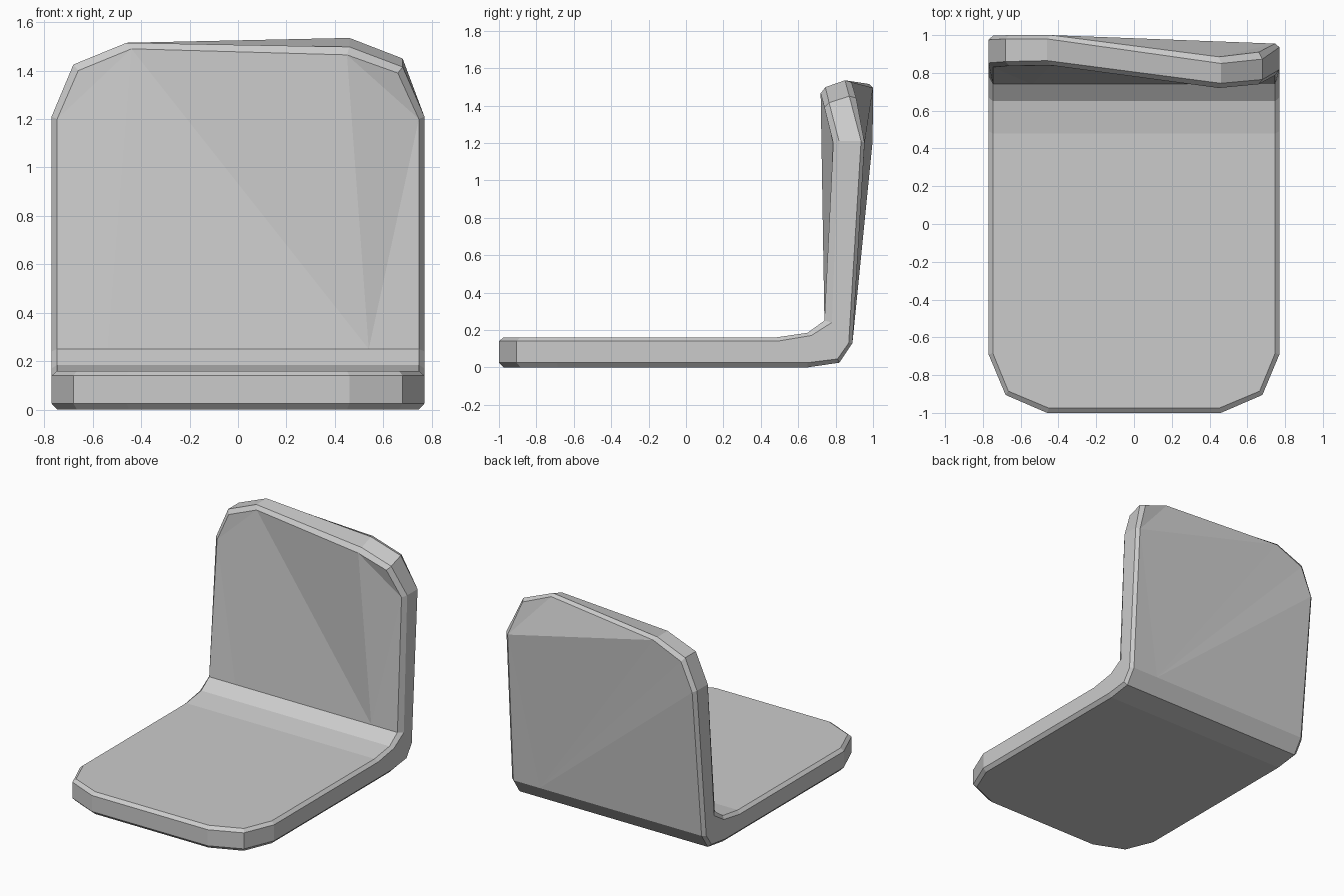
import bpy, bmesh

if "Cube" in bpy.data.objects:
    bpy.data.objects.remove(bpy.data.objects["Cube"])

# Each station: inner x, outer x, then (y, z) of face edge, rim edge, rim edge, underside edge
SEAT = [
    (.45, .46, (-.975, .16), (-1, .14), (-1, .025), (-.975, 0)),
    (.665, .68, (-.885, .16), (-.905, .14), (-.905, .025), (-.885, 0)),
    (.747, .77, (-.685, .16), (-.69, .14), (-.69, .025), (-.685, 0)),
    (.747, .77, (.48, .16), (.49, .14), (.65, .025), (.65, 0)),
    (.747, .77, (.65, .185), (.67, .17), (.81, .045), (.82, .025)),
    (.747, .77, (.74, .25), (.78, .24), (.87, .13), (.89, .13)),
]
# Top corners differ: the right one curls forward, the left one leans back
TOP = {
    1: [
        (.747, .77, (.787, 1.2), (.818, 1.21), (.936, 1.21), (.955, 1.2)),
        (.66, .68, (.74, 1.39), (.765, 1.415), (.873, 1.45), (.91, 1.44)),
        (.45, .46, (.72, 1.465), (.745, 1.498), (.85, 1.535), (.885, 1.525)),
    ],
    -1: [
        (.747, .77, (.83, 1.2), (.853, 1.21), (.975, 1.21), (.997, 1.2)),
        (.66, .68, (.837, 1.4), (.86, 1.425), (.98, 1.425), (1.0, 1.4)),
        (.44, .46, (.84, 1.49), (.865, 1.515), (.98, 1.515), (1.0, 1.495)),
    ],
}

bm = bmesh.new()
V = {}
for s in (1, -1):
    for i, (xi, xo, *pts) in enumerate(SEAT + TOP[s]):
        for k, (y, z) in enumerate(pts):
            V[s, i, k] = bm.verts.new((s * (xo if k in (1, 2) else xi), y, z))


def face(*vs):
    bm.faces.new(vs)


# Chamfered rim along both sides, the front and the top
for k in range(3):
    for s in (1, -1):
        for i in range(8):
            face(V[s, i, k], V[s, i + 1, k], V[s, i + 1, k + 1], V[s, i, k + 1])
    for i in (0, 8):
        face(V[1, i, k], V[-1, i, k], V[-1, i, k + 1], V[1, i, k + 1])

# Seat panels and bend strips, above and below
front_r = bm.verts.new((.54, .74, .25))
front_l = bm.verts.new((-.54, .74, .25))
back_r = bm.verts.new((.54, .89, .13))
for k, extra in ((0, [front_r, front_l]), (3, [back_r])):
    face(*[V[1, i, k] for i in range(4)], *[V[-1, i, k] for i in (3, 2, 1, 0)])
    face(V[-1, 3, k], V[1, 3, k], V[1, 4, k], V[-1, 4, k])
    face(V[-1, 4, k], V[1, 4, k], V[1, 5, k], *extra, V[-1, 5, k])

# Twisted front of the backrest
R, L = [{i: V[s, i, 0] for i in range(5, 9)} for s in (1, -1)]
face(front_l, front_r, L[8])
face(front_r, R[8], L[8])
for hub, S in ((front_r, R), (front_l, L)):
    face(hub, S[5], S[6])
    face(hub, S[6], S[8])
    face(S[6], S[7], S[8])

# Twisted rear of the backrest
R, L = [{i: V[s, i, 3] for i in range(5, 9)} for s in (1, -1)]
for a, b in ((R[5], R[6]), (R[6], L[8]), (L[8], L[7]), (L[7], L[6]), (L[6], L[5])):
    face(back_r, a, b)
face(R[6], R[8], L[8])
face(R[6], R[7], R[8])

bmesh.ops.recalc_face_normals(bm, faces=bm.faces)
mesh = bpy.data.meshes.new("seat_shell")
bm.to_mesh(mesh)
bm.free()
bpy.context.collection.objects.link(bpy.data.objects.new("seat_shell", mesh))
